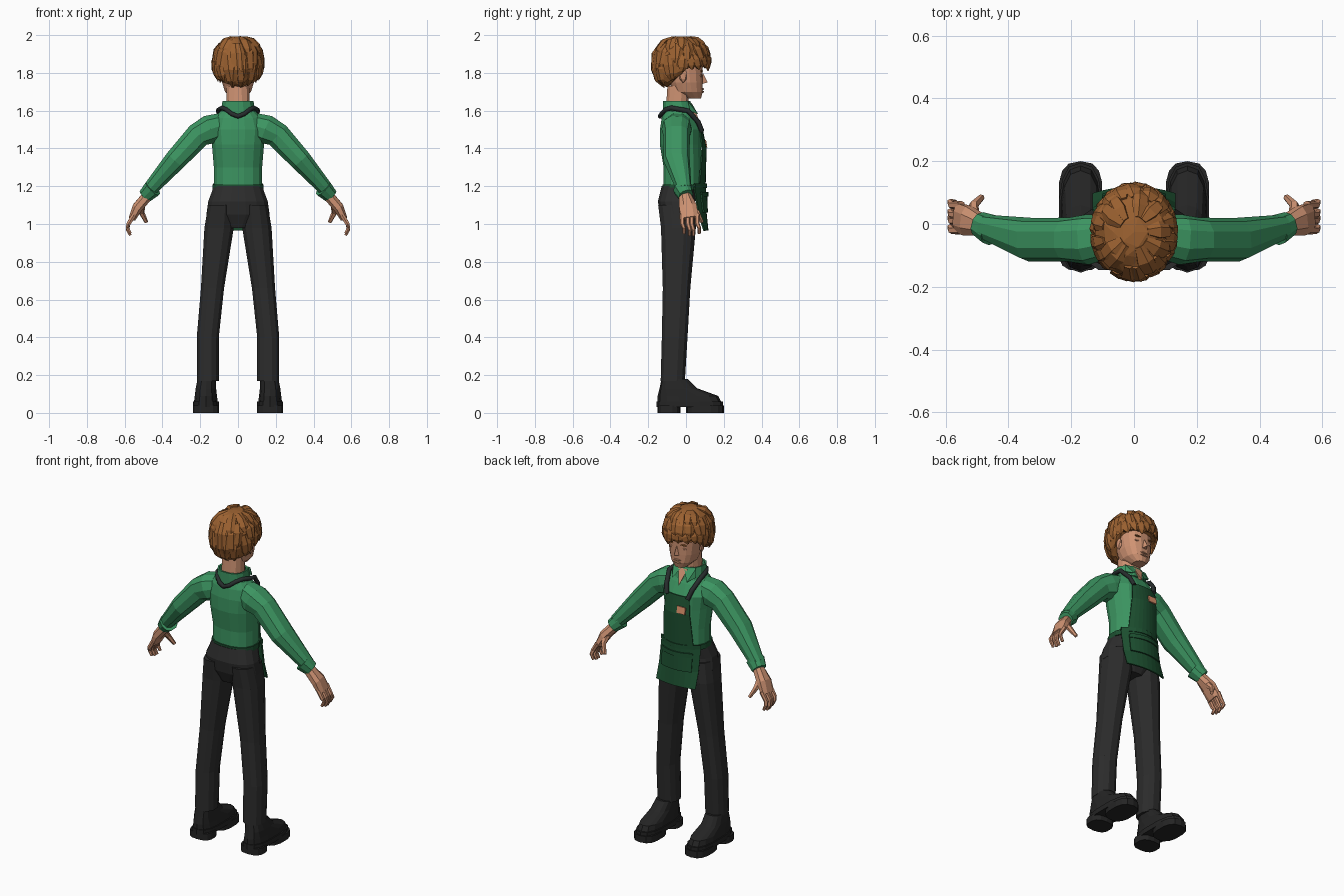
import bpy, bmesh, math, random
from mathutils import Vector

random.seed(4)
if "Cube" in bpy.data.objects:
    bpy.data.objects.remove(bpy.data.objects["Cube"])


def material(name, red, green, blue):
    mat = bpy.data.materials.new(name)
    mat.use_nodes = True
    mat.diffuse_color = (red, green, blue, 1)
    shader = next(node for node in mat.node_tree.nodes if node.type == 'BSDF_PRINCIPLED')
    shader.inputs["Base Color"].default_value = mat.diffuse_color
    return mat


GREEN = material("shirt green", .045, .3, .12)
APRON = material("apron green", .012, .08, .03)
BLACK = material("trouser charcoal", .025, .025, .025)
SHOE = material("shoe black", .018, .018, .018)
STRAP = material("strap grey", .02, .026, .026)
SKIN = material("skin", .62, .29, .17)
HAIR = material("hair brown", .33, .12, .03)
BADGE = material("badge orange", .68, .27, .14)


def finish(name, bm, mat):
    bmesh.ops.recalc_face_normals(bm, faces=bm.faces[:])
    mesh = bpy.data.meshes.new(name)
    bm.to_mesh(mesh)
    bm.free()
    mesh.materials.append(mat)
    obj = bpy.data.objects.new(name, mesh)
    bpy.context.collection.objects.link(obj)
    return obj


def thicken(obj, amount):
    solid = obj.modifiers.new("thickness", 'SOLIDIFY')
    solid.thickness, solid.offset = amount, 0


def signed_power(value, exponent):
    return math.copysign(abs(value) ** exponent, value)


# Skin rings (x, y, z, half width, half depth); tilt turns them along the path
def loft(name, rings, mat, count=12, tilt=False, ref=(0, 1, 0), power=.85, side=1, cap=True):
    bm = bmesh.new()
    points = [Vector(ring[:3]) for ring in rings]
    last = len(rings) - 1
    loops = []
    for i, ring in enumerate(rings):
        across, deep = Vector((1, 0, 0)), Vector((0, 1, 0))
        if tilt:
            along = (points[min(i + 1, last)] - points[max(i - 1, 0)]).normalized()
            across = along.cross(Vector(ref)).normalized()
            deep = across.cross(along)
        loop = []
        for k in range(count):
            angle = math.tau * (k + .5) / count
            point = (points[i] + across * ring[3] * signed_power(math.cos(angle), power)
                     + deep * ring[4] * signed_power(math.sin(angle), power))
            loop.append(bm.verts.new((point.x * side, point.y, point.z)))
        loops.append(loop)
    for low, high in zip(loops, loops[1:]):
        for k in range(count):
            after = (k + 1) % count
            bm.faces.new((low[k], low[after], high[after], high[k]))
    if cap:
        bm.faces.new(loops[0])
        bm.faces.new(loops[-1])
    return finish(name, bm, mat)


# Upright body on the centre line from rings (y, z, half width, half depth)
def column(name, rings, mat, **options):
    return loft(name, [(0, *ring) for ring in rings], mat, **options)


# Faceted ellipsoid, also used for small features
def ball(name, centre, size, mat, detail=1, side=1):
    bm = bmesh.new()
    bmesh.ops.create_icosphere(bm, subdivisions=detail, radius=1)
    for vert in bm.verts:
        vert.co = [c + s * v for c, s, v in zip(centre, size, vert.co)]
        vert.co.x *= side
    return finish(name, bm, mat)


# Solid around a few corner points
def wedge(name, corners, mat, side=1):
    bm = bmesh.new()
    for x, y, z in corners:
        bm.verts.new((x * side, y, z))
    bmesh.ops.convex_hull(bm, input=bm.verts[:])
    return finish(name, bm, mat)


# Cloth panel from rows (z, half width, middle y, backward wrap at the edge)
def panel(name, rows, mat, x=0, columns=8):
    bm = bmesh.new()
    grid = []
    for z, width, y, wrap in rows:
        steps = [2 * k / columns - 1 for k in range(columns + 1)]
        grid.append([bm.verts.new((x + width * u, y - wrap * u * u, z)) for u in steps])
    for upper, lower in zip(grid, grid[1:]):
        for k in range(columns):
            bm.faces.new((upper[k], upper[k + 1], lower[k + 1], lower[k]))
    thicken(finish(name, bm, mat), .008)


# Shirt body, waist tie, collar and open neck
column("shirt_body", [(-.02, 1.18, .13, .1), (-.02, 1.3, .13, .1), (-.03, 1.42, .14, .11), (-.03, 1.5, .15, .11),
                      (-.04, 1.56, .13, .09), (-.05, 1.62, .07, .06)], GREEN, count=16)
column("waist_tie", [(-.02, 1.18, .137, .107), (-.02, 1.21, .137, .107)], APRON, count=16)
collar = column("collar", [(-.04, 1.58, .09, .08), (-.05, 1.65, .08, .07)], GREEN, cap=False)
thicken(collar, .01)
wedge("open_neck", [(-.03, .03, 1.64), (.03, .03, 1.64), (0, .07, 1.55), (0, 0, 1.6)], SKIN)

# Trouser seat
column("trouser_seat", [(-.04, .98, .08, .07), (-.04, 1.05, .17, .1), (-.05, 1.12, .16, .1), (-.03, 1.2, .13, .1)],
       BLACK, count=16)

for side, tag in ((1, "right"), (-1, "left")):
    # Sleeve and cuff
    loft(tag + "_sleeve", [(.09, -.04, 1.52, .07, .07), (.15, -.05, 1.5, .08, .08), (.21, -.05, 1.47, .07, .07),
                           (.33, -.05, 1.34, .06, .07), (.47, -.01, 1.18, .04, .04)], GREEN, 10, True, side=side)
    loft(tag + "_cuff", [(.45, -.02, 1.19, .05, .05), (.49, 0, 1.15, .04, .04)], GREEN, 10, True, side=side)

    # Hand: palm, curled fingers and thumb
    loft(tag + "_palm", [(.47, -.01, 1.16, .03, .03), (.53, .01, 1.09, .03, .05), (.56, .02, 1.03, .02, .05)],
         SKIN, 8, True, side=side)
    for finger, tip in zip(("little", "ring", "middle", "index"), (.95, .94, .94, .95)):
        y = {"little": -.02, "ring": .01, "middle": .03, "index": .06}[finger]
        chain = [(.55, y, 1.05), (.58, y, 1), (.585, y + .01, tip + .03), (.57, y + .01, tip)]
        loft(f"{tag}_{finger}_finger", [(*joint, .014 - .002 * i, .014 - .002 * i) for i, joint in enumerate(chain)],
             SKIN, 6, True, side=side)
    chain = [(.51, .02, 1.1), (.51, .06, 1.06), (.485, .085, 1.01)]
    loft(tag + "_thumb", [(*joint, .02 - .005 * i, .02 - .005 * i) for i, joint in enumerate(chain)],
         SKIN, 6, True, ref=(1, 0, 0), side=side)

    # Trouser leg
    loft(tag + "_leg", [(.16, -.07, .17, .06, .066), (.16, -.06, .4, .06, .07), (.135, -.05, .66, .063, .075),
                        (.1, -.04, .98, .08, .095), (.09, -.05, 1.1, .07, .1)], BLACK, side=side)

    # Shoe: split sole, welt and upper sloping up to the ankle
    for part, y, length, low, high in (("heel", -.09, .06, 0, .04), ("forefoot_sole", .1, .1, 0, .04),
                                       ("welt", .02, .175, .03, .06)):
        loft(f"{tag}_{part}", [(.17, y, z, .07, length) for z in (low, high)], SHOE, 14, power=.75, side=side)
    loft(tag + "_shoe_upper", [(.17, .02, .05, .065, .17), (.17, .01, .09, .06, .16), (.17, -.04, .13, .055, .1),
                               (.165, -.06, .18, .05, .07)], SHOE, 14, power=.75, side=side)

    # Collar point and side features of the face
    wedge(tag + "_collar_point", [(.01, .03, 1.64), (.075, .01, 1.65), (.08, .02, 1.6), (.05, .065, 1.58),
                                  (.05, .02, 1.6)], GREEN, side)
    ball(tag + "_ear", (.095, -.015, 1.785), (.012, .022, .04), SKIN, side=side)
    ball(tag + "_eyelid", (.04, .077, 1.785), (.02, .01, .01), SKIN, side=side)
    ball(tag + "_eyebrow", (.04, .083, 1.81), (.025, .009, .006), HAIR, side=side)

# Neck, head, nose and lips
column("neck", [(-.05, 1.58, .064, .06), (-.04, 1.73, .062, .06)], SKIN)
column("head", [(.04, 1.665, .035, .04), (.01, 1.7, .07, .08), (0, 1.75, .086, .09), (-.01, 1.83, .095, .1),
                (-.01, 1.92, .085, .09)], SKIN, count=16)
wedge("nose", [(0, .09, 1.8), (-.02, .08, 1.74), (.02, .08, 1.74), (0, .115, 1.75)], SKIN)
for part, z in (("upper_lip", 1.715), ("lower_lip", 1.7)):
    ball(part, (0, .085, z), (.03, .012, .007), SKIN)


# Hair: rounded cap cut along a rising hairline, with layered locks
def scalp(theta, lift, grow):
    spread = grow * abs(math.cos(lift)) ** .8
    return Vector((.128 * spread * math.cos(theta), .147 * spread * math.sin(theta) - .026,
                   1.85 + .142 * grow * signed_power(math.sin(lift), .85)))


bm = bmesh.new()
bmesh.ops.create_icosphere(bm, subdivisions=3, radius=1)
for vert in bm.verts:
    lift = math.asin(max(-1, min(1, vert.co.z)))
    point = scalp(math.atan2(vert.co.y, vert.co.x), lift, random.uniform(.97, 1.03))
    hairline = 1.73 + min(max(point.y + .09, 0), .11)
    point.z = max(point.z, hairline + random.uniform(-.006, .006))
    vert.co = point
finish("hair_cap", bm, HAIR)

for layer, top, stop, droop, count in (("crown", 75, 25, 15, 9), ("middle", 45, 0, 30, 17), ("fringe", 15, -8, 50, 21)):
    for i in range(count):
        theta = math.tau * (i + random.uniform(-.3, .3)) / count
        rearward = (1 - math.sin(theta)) / 2
        end = stop - droop * rearward ** 2 + random.uniform(-5, 5)
        swirl = random.uniform(-.2, .2)
        rings = []
        for step, width in ((0, .5), (.35, 1), (.7, .85), (1, .15)):
            point = scalp(theta + swirl * step, math.radians(top + (end - top) * step), 1 + .035 * step)
            rings.append((*point, .03 * width, .013 * width))
        loft(f"{layer}_hair_lock_{i}", rings, HAIR, 5, True, (math.cos(theta), math.sin(theta), .3), 1)

# Apron: bib, skirt, waist band, pocket and badge
panel("apron_bib", [(1.5, .075, .085, .01), (1.4, .085, .105, .02), (1.2, .1, .1, .03)], APRON)
panel("apron_skirt", [(1.21, .13, .1, .06), (1.06, .13, .105, .04), (.965, .13, .115, .02)], APRON)
panel("apron_waist_band", [(1.215, .13, .106, .06), (1.19, .13, .106, .06)], APRON)
panel("apron_pocket", [(1.165, .1, .108, .03), (1.06, .1, .112, .02)], APRON)
panel("pocket_flap", [(1.17, .1, .114, .03), (1.145, .1, .115, .03)], APRON)
panel("badge", [(1.445, .027, .102, 0), (1.405, .027, .109, 0)], BADGE, x=-.042, columns=2)

# Neck strap: over the shoulders and round the back of the neck
path = [(.07, .085, 1.49), (.085, .065, 1.54)]
for k in range(11):
    angle = math.pi * k / 10
    dip = math.sin(angle)
    path.append((.105 * math.cos(angle), .01 - .147 * dip, 1.6 + .02 * math.sin(2 * angle) ** 2 - .03 * dip ** 4))
path += [(-x, y, z) for x, y, z in reversed(path[:2])]
curve = bpy.data.curves.new("neck_strap", 'CURVE')
curve.dimensions = '3D'
curve.bevel_depth, curve.bevel_resolution = .013, 1
curve.use_fill_caps = True
spline = curve.splines.new('POLY')
spline.points.add(len(path) - 1)
for knot, place in zip(spline.points, path):
    knot.co = (*place, 1)
curve.materials.append(STRAP)
bpy.context.collection.objects.link(bpy.data.objects.new("neck_strap", curve))
